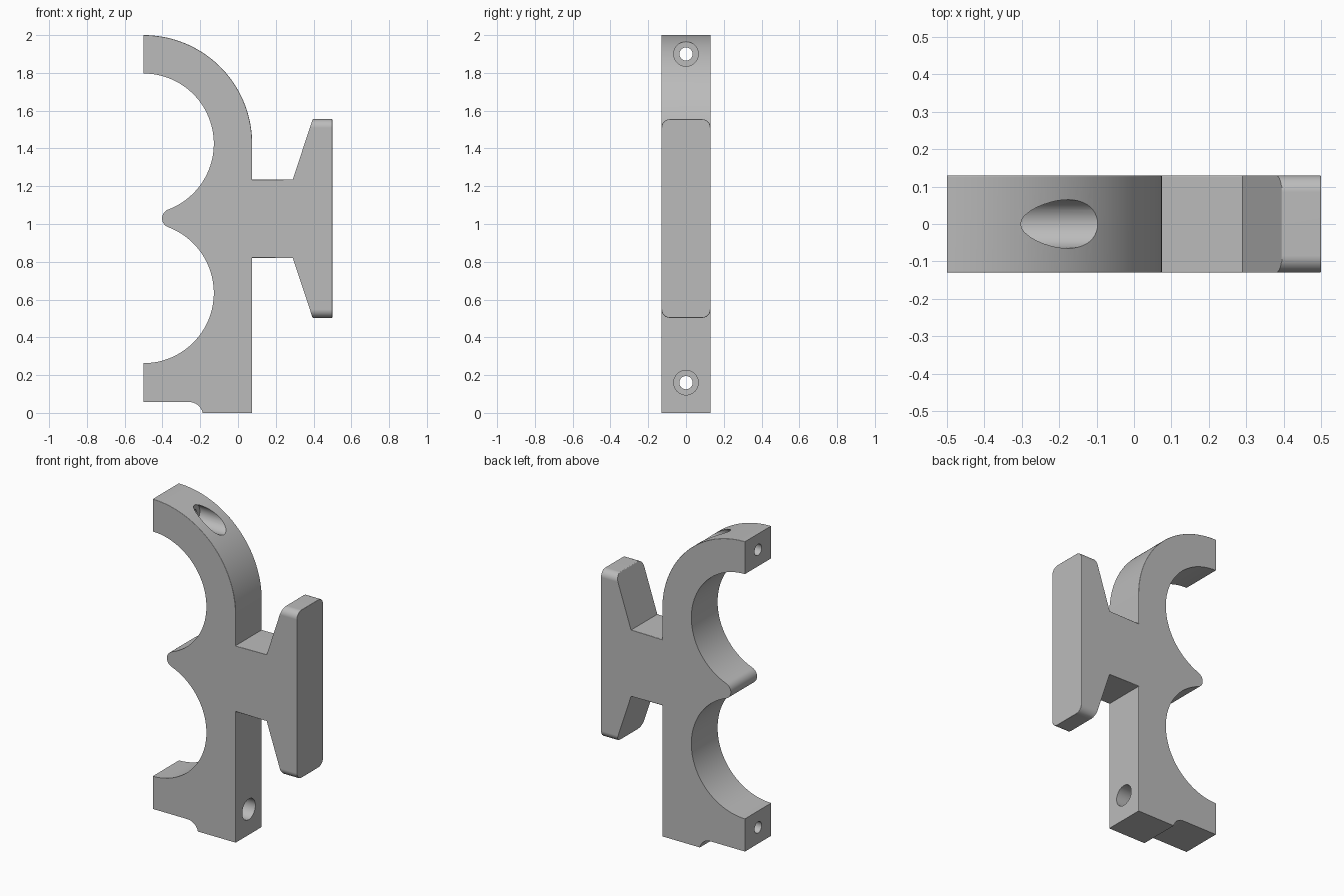
import bpy, bmesh
from math import sin, cos, radians, pi
from mathutils import Matrix

cube = bpy.data.objects.get("Cube")
if cube:
    bpy.data.objects.remove(cube, do_unlink=True)

HALF = 0.13          # half thickness
X0, X1 = -0.5, 0.5   # open end and flange face
SIDE = 0.075         # right side of the spine
UP, LOW = 1.425, 0.635
R_IN, R_OUT = 0.372, 0.575

grey = bpy.data.materials.new("grey plastic")
grey.use_nodes = True
colour = (0.5, 0.5, 0.5, 1)
grey.diffuse_color = colour
grey.node_tree.nodes["Principled BSDF"].inputs["Base Color"].default_value = colour


def arc(cx, cz, r, a0, a1, n):
    angles = [radians(a0 + (a1 - a0) * i / n) for i in range(n + 1)]
    return [(cx + r * cos(a), cz + r * sin(a)) for a in angles]


# Side profile: two clip arcs with a rounded cusp, foot notch, neck and flange
profile = arc(X0, UP, R_IN, 90, -69.5, 40)
profile += arc(-0.352, 1.03, 0.05, 110.5, 249.5, 14)[1:-1]
profile += arc(X0, LOW, R_IN, 69.5, -90, 40)
profile += [(X0, 0.058)]
profile += arc(-0.26, -0.017, 0.075, 90, 13, 8)
profile += [(SIDE, 0), (SIDE, 0.82), (0.29, 0.82), (0.395, 0.503), (X1, 0.503),
            (X1, 1.555), (0.395, 1.555), (0.29, 1.235), (SIDE, 1.235)]
profile += arc(X0, UP, R_OUT, 0, 90, 40)

bm = bmesh.new()
face = bm.faces.new([bm.verts.new((x, -HALF, z)) for x, z in profile])
ext = bmesh.ops.extrude_face_region(bm, geom=[face])
bmesh.ops.translate(bm, vec=(0, 2 * HALF, 0),
                    verts=[v for v in ext["geom"] if isinstance(v, bmesh.types.BMVert)])
bmesh.ops.recalc_face_normals(bm, faces=bm.faces)


def bevel(rule, width, segments):
    edges = [e for e in bm.edges if rule(*[v.co for v in e.verts])]
    bmesh.ops.bevel(bm, geom=edges, offset=width, segments=segments, profile=0.5,
                    affect='EDGES', clamp_overlap=True)


def flange_end(a, b):
    return min(a.x, b.x) > 0.39 and abs(a.z - b.z) < 0.001 and abs(a.y - b.y) < 0.001


def outer_rim(a, b):
    if abs(a.y - b.y) > 0.001 or abs(a.y) < HALF - 0.001:
        return False
    spine = all(abs(p.x - SIDE) < 0.001 for p in (a, b))
    neck = abs(a.z - b.z) < 0.001 and all(SIDE - 0.001 < p.x < 0.291 for p in (a, b))
    hook = all(p.z >= UP - 0.001 and (p.x - X0) ** 2 + (p.z - UP) ** 2 > 0.3 for p in (a, b))
    return spine or neck or (hook and max(a.x, b.x) < 0.1)


def flange_rim(a, b):
    front = all(p.x > X1 - 0.001 for p in (a, b))
    inner = all(abs(p.x - 0.395) < 0.001 and abs(p.z - 1.029) > 0.52 for p in (a, b))
    return front or inner


# Round the flange corners, then its rim and the outer edges of the hook
bevel(flange_end, 0.045, 6)
bevel(lambda a, b: outer_rim(a, b) or flange_rim(a, b), 0.018, 4)

mesh = bpy.data.meshes.new("clip_bracket")
bm.to_mesh(mesh)
bm.free()
mesh.materials.append(grey)
bracket = bpy.data.objects.new("clip_bracket", mesh)
bpy.context.collection.objects.link(bracket)


# Screw holes with counterbores, cut along x
def cut_hole(z, radius, start, end):
    hole = bmesh.new()
    bmesh.ops.create_cone(hole, cap_ends=True, segments=40, radius1=radius, radius2=radius,
                          depth=end - start,
                          matrix=Matrix.Translation(((start + end) / 2, 0, z))
                          @ Matrix.Rotation(pi / 2, 4, 'Y'))
    data = bpy.data.meshes.new("hole_cutter")
    hole.to_mesh(data)
    hole.free()
    data.materials.append(grey)
    cutter = bpy.data.objects.new("hole_cutter", data)
    cutter.hide_render = True
    bpy.context.collection.objects.link(cutter)
    mod = bracket.modifiers.new("hole", 'BOOLEAN')
    mod.operation, mod.solver, mod.object = 'DIFFERENCE', 'EXACT', cutter
    bpy.ops.object.modifier_apply(modifier=mod.name)
    bpy.data.objects.remove(cutter, do_unlink=True)


bpy.ops.object.select_all(action='DESELECT')
bracket.select_set(True)
bpy.context.view_layer.objects.active = bracket
for z in (0.16, 1.9):
    cut_hole(z, 0.035, -0.7, 0.3)
    cut_hole(z, 0.065, -0.31, 0.3)

# Smooth curves, crisp corners
bpy.ops.object.shade_smooth_by_angle(angle=radians(30))
weighted = bracket.modifiers.new("weighted normals", 'WEIGHTED_NORMAL')
weighted.keep_sharp = True
